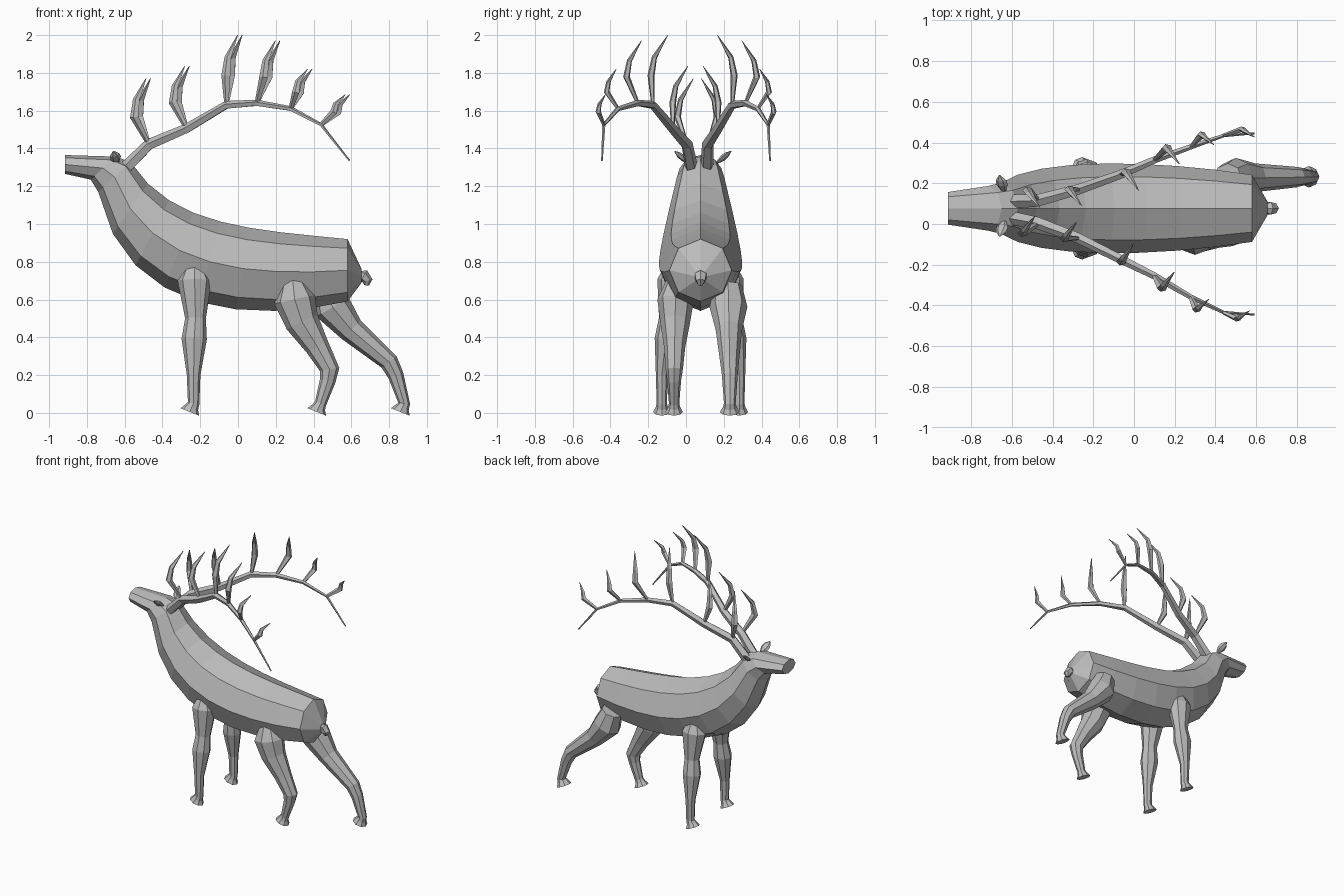
import bpy, bmesh
from math import sin, cos, pi
from mathutils import Vector

cube = bpy.data.objects.get("Cube")
if cube:
    bpy.data.objects.remove(cube)

MID = 0.077  # y of the body's own centre line

grey = bpy.data.materials.new("plain grey")
grey.use_nodes = True
colour = (0.5, 0.5, 0.5, 1)
grey.diffuse_color = colour
grey.node_tree.nodes["Principled BSDF"].inputs["Base Color"].default_value = colour


def bezier(controls, t):
    """Point on a cubic curve through four control points."""
    a, b, c, d = map(Vector, controls)
    s = 1 - t
    return a * s**3 + b * 3 * s * s * t + c * 3 * s * t * t + d * t**3


def loft(name, rings):
    """Skin a list of equal-length point rings and close both ends."""
    bm = bmesh.new()
    loops = [[bm.verts.new(point) for point in ring] for ring in rings]
    count = len(loops[0])
    for near, far in zip(loops, loops[1:]):
        for i in range(count):
            j = (i + 1) % count
            bm.faces.new((near[i], near[j], far[j], far[i]))
    bm.faces.new(loops[0])
    bm.faces.new(loops[-1])
    bmesh.ops.recalc_face_normals(bm, faces=bm.faces)
    mesh = bpy.data.meshes.new(name)
    bm.to_mesh(mesh)
    bm.free()
    mesh.materials.append(grey)
    obj = bpy.data.objects.new(name, mesh)
    bpy.context.collection.objects.link(obj)


def make_ring(centre, u, v, sides):
    angles = [2 * pi * i / sides for i in range(sides)]
    return [centre + u * cos(angle) + v * sin(angle) for angle in angles]


def tube(name, path, sides=6, flat=1.0):
    """Tapered tube along (x, y, z, radius) points; flat scales its width."""
    points = [Vector(p[:3]) for p in path]
    rings = []
    for i, point in enumerate(points):
        before = points[max(i - 1, 0)]
        after = points[min(i + 1, len(points) - 1)]
        along = (point - before).normalized() + (after - point).normalized()
        along.normalize()
        ref = Vector((1, 0, 0)) if abs(along.y) > 0.8 else Vector((0, 1, 0))
        across = (ref - along * ref.dot(along)).normalized()
        radius = path[i][3]
        rings.append(make_ring(point, along.cross(across) * radius,
                               across * radius * flat, sides))
    loft(name, rings)


# Body, neck and head: octagonal rings between a back curve and a belly curve
def body_ring(back_x, back_z, belly_x, belly_z, half_width):
    back = Vector((back_x, MID, back_z))
    belly = Vector((belly_x, MID, belly_z))
    return make_ring((back + belly) / 2, (back - belly) / 2,
                     Vector((0, half_width, 0)), 8)


back_curve = [(0.58, 0.92), (0.1, 0.97), (-0.35, 0.98), (-0.57, 1.33)]
belly_curve = [(0.58, 0.59), (0.1, 0.48), (-0.6, 0.5), (-0.74, 1.17)]
width_curve = [(0, 0.165), (0, 0.24), (0, 0.25), (0, 0.125)]

rump_end = body_ring(0.655, 0.76, 0.655, 0.69, 0.035)
trunk = []
for step in range(9):
    t = step / 8
    back, belly = bezier(back_curve, t), bezier(belly_curve, t)
    trunk.append(body_ring(*back, *belly, bezier(width_curve, t).y))
brow = body_ring(-0.65, 1.357, -0.78, 1.235, 0.11)
nose = body_ring(-0.915, 1.365, -0.915, 1.265, 0.08)
loft("body", [rump_end] + trunk + [brow, nose])

# Tail
tube("tail", [(0.64, MID, 0.73, 0.02), (0.665, MID, 0.725, 0.035),
              (0.685, MID, 0.7, 0.028), (0.68, MID, 0.675, 0.012)])


# Legs: joints are (x, z, radius); every leg ends in the same flared hoof
def leg(name, side, top_offset, foot_offset, joints, ankle_x, flat):
    toe_x = ankle_x - 0.02
    joints = joints + [(ankle_x, 0.05, 0.031), (ankle_x - 0.01, 0.03, 0.037),
                       (toe_x, 0.005, 0.053)]
    path = []
    for x, z, radius in joints:
        drop = min(1, (0.7 - z) / 0.5)
        offset = top_offset + (foot_offset - top_offset) * drop
        path.append((x, MID + side * offset, z, radius))
    tube(name, path, sides=8, flat=flat)


front_joints = [(-0.23, 0.78, 0.05), (-0.23, 0.7, 0.09), (-0.225, 0.5, 0.055),
                (-0.232, 0.39, 0.067), (-0.235, 0.2, 0.036)]
leg("front_leg_left", 1, 0.15, 0.205, front_joints, -0.235, 0.88)
leg("front_leg_right", -1, 0.15, 0.205, front_joints, -0.235, 0.88)
leg("hind_leg_left", 1, 0.145, 0.155,
    [(0.46, 0.67, 0.075), (0.5, 0.56, 0.1), (0.6, 0.44, 0.07),
     (0.8, 0.27, 0.05), (0.835, 0.2, 0.042)], 0.88, 1)
leg("hind_leg_right", -1, 0.13, 0.14,
    [(0.29, 0.7, 0.06), (0.3, 0.6, 0.11), (0.34, 0.48, 0.09),
     (0.42, 0.35, 0.064), (0.485, 0.23, 0.052), (0.475, 0.17, 0.042)], 0.437, 0.88)


# Antlers: one beam per side; a tine springs from each of its inner joints
def tine(name, base, side, bow, out, height):
    """Blade that swells below its middle and hooks inward at the tip."""
    radius = 0.015 + 0.03 * height
    hook = 0.24 * height
    path = [(*base, 0.012)]
    for dx, dy, rise, swell in ((bow, out, 0.42, radius),
                                (bow + 0.01, out - hook * 0.2, 0.68, radius * 0.75),
                                (bow + 0.06, out - hook, 1, 0.002)):
        path.append((base.x + dx + side * 0.012, base.y + side * dy,
                     base.z + rise * height, swell))
    tube(name, path, sides=5, flat=0.75)


# Beam joints: x, sideways drift, half spread, z
joints = [(-0.6, 0.07, 0.04, 1.29), (-0.47, 0.06, 0.055, 1.42),
          (-0.27, 0.05, 0.12, 1.505), (-0.06, 0.035, 0.21, 1.63),
          (0.1, 0.03, 0.285, 1.64), (0.28, 0.01, 0.37, 1.61),
          (0.44, 0, 0.435, 1.525), (0.59, 0, 0.445, 1.335)]
# Tines: forward bow, outward bow, height
tines = [(-0.065, 0.05, 0.35), (-0.06, 0, 0.33), (0.01, 0.01, 0.37),
         (0.05, 0.06, 0.33), (0.04, 0.06, 0.21), (0.08, 0.03, 0.16)]

for side, label in ((1, "left"), (-1, "right")):
    beam = [Vector((x, drift + side * spread, z)) for x, drift, spread, z in joints]
    tube("antler_beam_" + label,
         [(*point, 0.036 - 0.0045 * i) for i, point in enumerate(beam)], sides=5)
    for number, (base, shape) in enumerate(zip(beam[1:], tines), 1):
        tine(f"antler_tine_{label}_{number}", base, side, *shape)

    # Small pointed ears beside the antler base
    ear = []
    for t, radius in ((0, 0.012), (0.4, 0.03), (0.7, 0.026), (1, 0.004)):
        ear.append((-0.64 - 0.02 * t, MID + 0.012 + side * (0.075 + 0.075 * t),
                    1.325 + 0.06 * t, radius))
    tube("ear_" + label, ear, flat=0.5)
